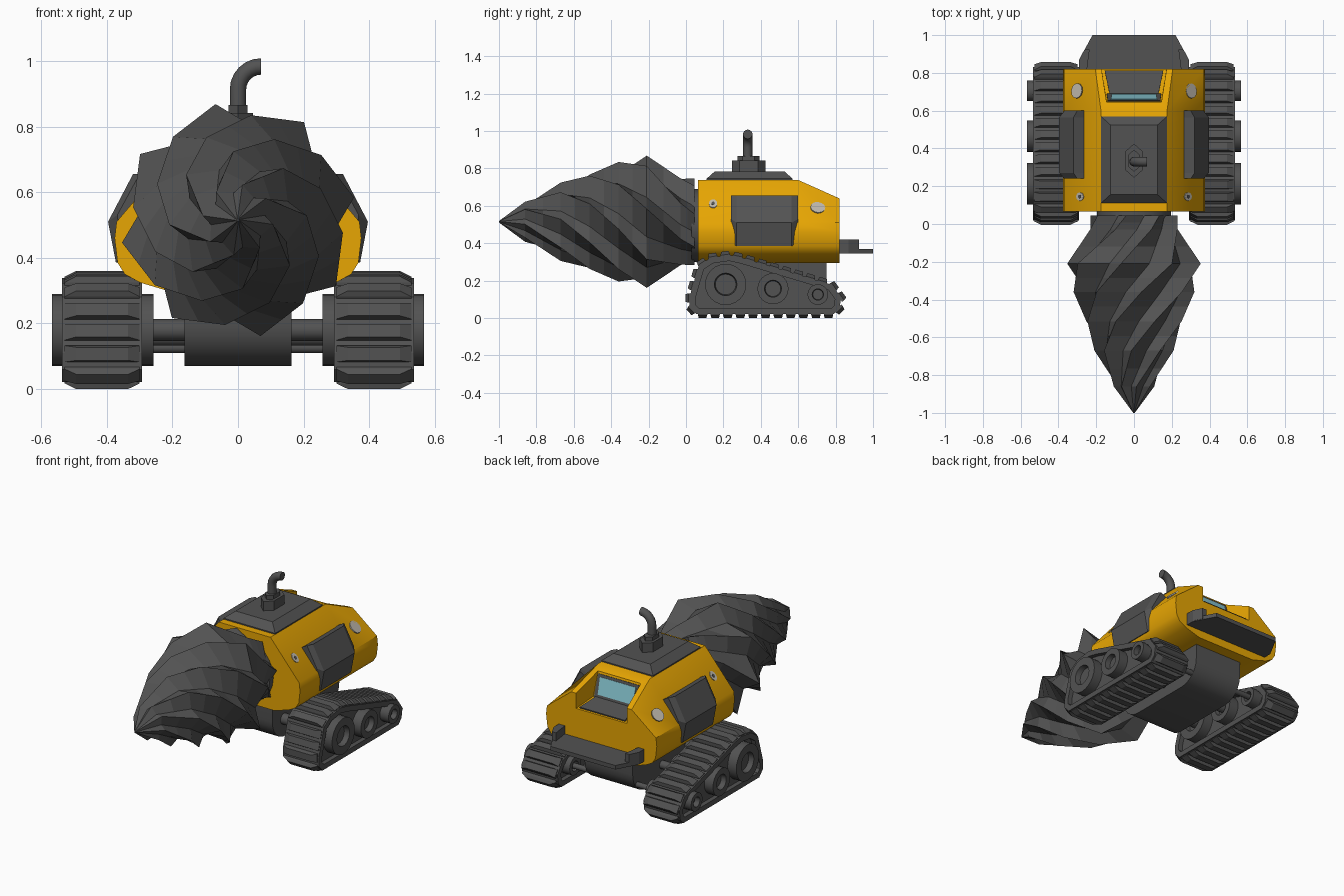
import bpy, bmesh
from math import sin, cos, pi, radians
from mathutils import Vector
from mathutils.bvhtree import BVHTree

if "Cube" in bpy.data.objects:
    bpy.data.objects.remove(bpy.data.objects["Cube"])


def material(name, rgb):
    m = bpy.data.materials.new(name)
    m.use_nodes = True
    m.diffuse_color = (*rgb, 1)
    bsdf = next(n for n in m.node_tree.nodes if n.type == 'BSDF_PRINCIPLED')
    bsdf.inputs["Base Color"].default_value = (*rgb, 1)
    return m


YELLOW = material("yellow paint", (0.8, 0.38, 0.001))
GREY = material("dark grey metal", (0.085, 0.085, 0.085))
GLASS = material("teal glass", (0.23, 0.54, 0.61))
LAMP = material("pale lamp", (0.54, 0.5, 0.43))


def add_loft(bm, rings, closed=False):
    """Skin a list of equal-length point rings, capped unless closed."""
    vs = [[bm.verts.new(p) for p in r] for r in rings]
    n = len(vs[0])
    pairs = list(zip(vs, vs[1:])) + ([(vs[-1], vs[0])] if closed else [])
    for a, b in pairs:
        for i in range(n):
            j = (i + 1) % n
            bm.faces.new((a[i], a[j], b[j], b[i]))
    if not closed:
        bm.faces.new(vs[0])
        bm.faces.new(vs[-1])


def finish(name, bm, mat, smooth=False, mirror=False):
    bmesh.ops.recalc_face_normals(bm, faces=bm.faces)
    me = bpy.data.meshes.new(name)
    bm.to_mesh(me)
    bm.free()
    me.materials.append(mat)
    ob = bpy.data.objects.new(name, me)
    bpy.context.collection.objects.link(ob)
    bpy.ops.object.select_all(action='DESELECT')
    bpy.context.view_layer.objects.active = ob
    ob.select_set(True)
    if smooth:
        bpy.ops.object.shade_smooth_by_angle(angle=radians(35))
    if mirror:
        ob.modifiers.new("mirror", 'MIRROR').use_mirror_merge = False
    return ob


def loft(name, rings, mat, closed=False, **kw):
    bm = bmesh.new()
    add_loft(bm, rings, closed)
    return finish(name, bm, mat, **kw)


def across(profile, x0, x1):
    """Two rings that carry a (y, z) profile from x0 to x1."""
    return [[(x, y, z) for y, z in profile] for x in (x0, x1)]


def circle_x(x, y, z, r, n=24):
    return [(x, y + r * cos(2 * pi * i / n), z + r * sin(2 * pi * i / n)) for i in range(n)]


def rect(hx, y0, y1, z):
    return [(-hx, y0, z), (hx, y0, z), (hx, y1, z), (-hx, y1, z)]


def strip(name, a, b, lift, half_a, half_b, mat):
    """Thin tapered plate lying on the (y, z) line from a to b."""
    a, b = Vector(a), Vector(b)
    d = (b - a).normalized()
    n = Vector((d.y, -d.x))
    n = n if n.y > 0 else -n
    quad = [(-half_a, a), (half_a, a), (half_b, b), (-half_b, b)]
    return loft(name, [[(x, *(p + n * t)) for x, p in quad] for t in (0, lift)], mat)


# Drill: eight twisted saw-tooth blades with straight runs between stations
CZ = 0.515
rings = []
for y, r in [(-1, .004), (-.86, .108), (-.67, .21), (-.515, .27), (-.36, .322),
             (-.21, .36), (-.03, .25), (.045, .235)]:
    ring = []
    for k in range(8):
        a = radians(101 - 180 * (y + .21) - 45 * k)
        for ang, rad in ((a, r), (a - radians(28), r * .77)):
            ring.append(Vector((rad * cos(ang), y, CZ + rad * sin(ang))))
    if rings:
        rings.append([(p + q) / 2 for p, q in zip(rings[-1], ring)])
    rings.append(ring)
loft("drill", rings, GREY)
loft("drill_neck", [[(p[1] - .2, y, p[2]) for p in circle_x(0, .2, .495, .195)]
                    for y in (.03, .1)], GREY, smooth=True)


# Body shell, with a notch for the rear window
def section(y, tx, tz):
    half = [(tx, tz), (.37, .51), (.376, .46), (.367, .385), (.345, .35), (.3, .325), (.2, .295)]
    return [(x, y, z) for x, z in half] + [(-x, y, z) for x, z in reversed(half)]


body = loft("body", [section(.065, .175, .738), section(.6, .175, .738), section(.82, .205, .64)],
            YELLOW, smooth=True)
low, rear = (.685, .575), (.9, .53)
cutter = loft("notch_cutter", [
    [(s * .145, .645, .8), (s * .145, .645, .715), (s * .15, *low), (s * .185, *rear),
     (s * .185, .9, .8)] for s in (-1, 1)], YELLOW)
cutter.hide_render = True
mod = body.modifiers.new("notch", 'BOOLEAN')
mod.object, mod.operation, mod.solver = cutter, 'DIFFERENCE', 'EXACT'
bpy.context.view_layer.objects.active = body
bpy.ops.object.modifier_apply(modifier="notch")
bpy.data.objects.remove(cutter)

# Rear window and ledge
strip("window_frame", low, (.648, .705), .005, .143, .14, GREY)
strip("window_glass", (.68, .593), (.652, .69), .009, .118, .122, GLASS)
strip("window_ledge", (.69, .574), (.81, .549), .008, .13, .155, GREY)

# Lamps laid on the sloping sides
bm = bmesh.new()
bm.from_mesh(body.data)
tree = BVHTree.FromBMesh(bm)
bm.free()


def side_disc(name, y, z, ry, rz, lift, mat):
    loc, nor, _, _ = tree.ray_cast(Vector((2, y, z)), Vector((-1, 0, 0)))
    nor = nor if nor.x > 0 else -nor
    u = (Vector((0, 1, 0)) - nor * nor.y).normalized()
    v = nor.cross(u)
    disc = [u * ry * cos(i * pi / 6) + v * rz * sin(i * pi / 6) for i in range(12)]
    loft(name, [[loc + p + nor * t for p in disc] for t in (-.003, lift)], mat, mirror=True)


side_disc("rear_lamps", .705, .59, .04, .04, .004, LAMP)
side_disc("front_lamps", .145, .61, .022, .03, .004, LAMP)
side_disc("front_lamp_centres", .145, .61, .009, .012, .006, GREY)

# Side pods
inner = [(.25, .625), (.3, .655), (.368, .53), (.352, .4), (.33, .4)]
outer = [(.25, .625), (.32, .655), (.396, .51), (.372, .385), (.33, .385)]
loft("side_pods", [[(x, y, z) for x, z in s] for y, s in
                   ((.24, inner), (.27, outer), (.565, outer), (.6, inner))], GREY, mirror=True)

# Roof hatch, exhaust base and bent pipe
loft("roof_hatch", [rect(.175, .11, .57, .73), rect(.175, .11, .57, .745),
                    rect(.125, .155, .525, .785)], GREY)
for name, k, z0, z1 in (("exhaust_base", 1, .78, .842), ("exhaust_collar", .65, .84, .866)):
    hexagon = [(-.045, -.05), (0, -.09), (.045, -.05), (.045, .05), (0, .09), (-.045, .05)]
    loft(name, [[(x * k, .335 + y * k, z) for x, y in hexagon] for z in (z0, z1)], GREY)
rings = []
path = [(0, .85, 0)] + [(.07 - .07 * cos(a), .913 + .07 * sin(a), a)
                        for a in [radians(15 * i) for i in range(7)]]
for x, z, a in path:
    ring = []
    for i in range(14):
        t = 2 * pi * i / 14
        ring.append((x + .025 * cos(t) * cos(a), .33 + .025 * sin(t), z - .025 * cos(t) * sin(a)))
    rings.append(ring)
loft("exhaust_pipe", rings, GREY, smooth=True)

# Rear bumper plate with upright ears
plate = [(-.29, .8), (.29, .8), (.29, .87), (.22, 1), (-.22, 1), (-.29, .87)]
loft("rear_bumper", [[(x, y, z) for x, y in plate] for z in (.345, .37)], GREY)
ear = [(.25, .81), (.29, .81), (.29, .87), (.262, .925), (.235, .925)]
loft("bumper_ears", [[(x, y, z) for x, y in ear] for z in (.35, .42)], GREY, mirror=True)

# Rounded belly hull between the tracks
hull = [(.1, .32)]
for cy, a0 in ((.23, 180), (.62, 270)):
    hull += [(cy + .13 * cos(radians(a0 + 15 * i)), .2 + .13 * sin(radians(a0 + 15 * i)))
             for i in range(7)]
hull.append((.75, .32))
loft("belly_hull", across(hull, -.163, .163), GREY, smooth=True)

# Track belts
belt = [Vector(p) for p in ((.055, .021), (.79, .021), (.82, .05), (.83, .11), (.78, .178),
                            (.3, .323), (.23, .338), (.13, .323), (.068, .28), (.018, .11),
                            (.018, .06))]


def inset(poly, d):
    out = []
    for i, p in enumerate(poly):
        e0 = (p - poly[i - 1]).normalized()
        e1 = (poly[(i + 1) % len(poly)] - p).normalized()
        n0, n1 = Vector((-e0.y, e0.x)), Vector((-e1.y, e1.x))
        out.append(p + (n0 + n1) * d / (1 + n0.dot(n1)))
    return out


a, b = across(belt, .292, .536)
c, d = across(inset(belt, .032), .536, .292)
loft("track_belts", [a, b, c, d], GREY, closed=True, mirror=True)
loft("track_side_plates", across(inset(belt, .03), .32, .508), GREY, mirror=True)

# Tread pads spaced evenly around each belt
segments = [(p, belt[(i + 1) % len(belt)]) for i, p in enumerate(belt)]
total = sum((q - p).length for p, q in segments)
PADS = 29
bm = bmesh.new()
for k in range(PADS):
    s = (k + .5) * total / PADS
    for p, q in segments:
        if s <= (q - p).length:
            break
        s -= (q - p).length
    t = (q - p).normalized()
    n = Vector((t.y, -t.x))
    pad = []
    for lift, x0, x1, h in ((-.01, .3, .528, .025), (.004, .3, .528, .025), (.022, .335, .493, .02)):
        e0, e1 = p + t * (s - h) + n * lift, p + t * (s + h) + n * lift
        pad.append([(x0, *e0), (x1, *e0), (x1, *e1), (x0, *e1)])
    add_loft(bm, pad)
# Keep the lowest pads on the ground
for v in bm.verts:
    v.co.z = max(v.co.z, 0)
finish("tread_pads", bm, GREY, mirror=True)

# Hollow-faced wheels and their axles
wheels, axles = bmesh.new(), bmesh.new()
for y, z, r in ((.212, .18, .11), (.465, .157, .083), (.705, .126, .055)):
    add_loft(wheels, [circle_x(x, y, z, r * k) for x, k in
                      ((.285, .5), (.258, .55), (.258, 1), (.567, 1), (.567, .55), (.535, .5))])
    add_loft(axles, [circle_x(x, y, z, r * .3, 16) for x in (.1, .3)])
finish("wheels", wheels, GREY, smooth=True, mirror=True)
finish("axles", axles, GREY, smooth=True, mirror=True)
